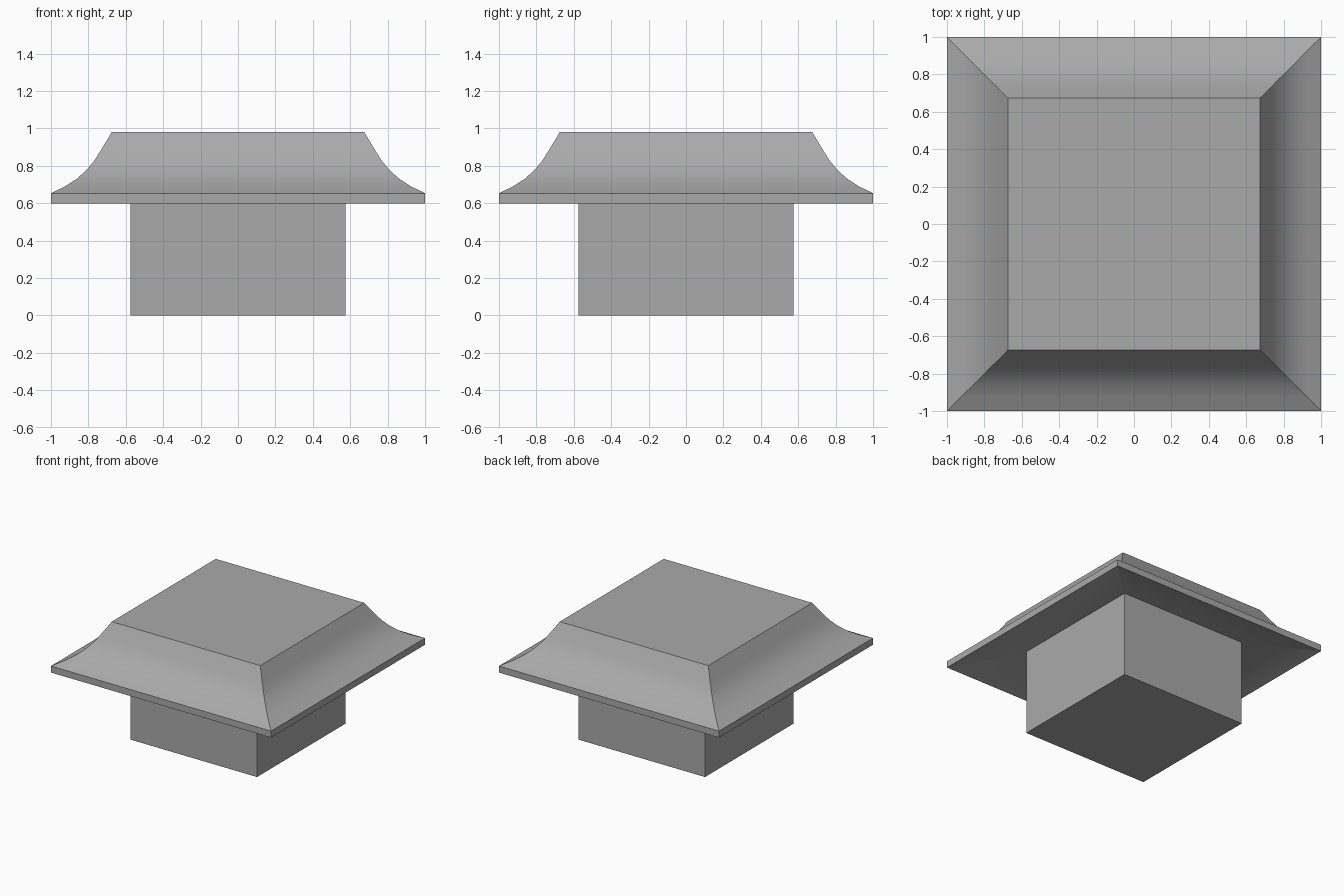
import bpy
import bmesh
import math

cube = bpy.data.objects.get("Cube")
if cube:
    bpy.data.objects.remove(cube, do_unlink=True)

grey = bpy.data.materials.new("stone grey")
grey.use_nodes = True
colour = (0.4, 0.4, 0.4, 1)
grey.diffuse_color = colour
grey.node_tree.nodes["Principled BSDF"].inputs["Base Color"].default_value = colour

POST_HALF = 0.576
POST_TOP = 0.705


def square_loft(name, profile):
    """Stack square rings given as (half width, height) and cap both ends."""
    bm = bmesh.new()
    rings = [[bm.verts.new((sx * w, sy * w, z))
              for sx, sy in ((-1, -1), (1, -1), (1, 1), (-1, 1))]
             for w, z in profile]
    for low, high in zip(rings, rings[1:]):
        for i in range(4):
            j = (i + 1) % 4
            bm.faces.new((low[i], low[j], high[j], high[i]))
    bm.faces.new(rings[0][::-1])
    bm.faces.new(rings[-1])
    mesh = bpy.data.meshes.new(name)
    bm.to_mesh(mesh)
    bm.free()
    mesh.materials.append(grey)
    obj = bpy.data.objects.new(name, mesh)
    bpy.context.collection.objects.link(obj)
    bpy.ops.object.select_all(action="DESELECT")
    obj.select_set(True)
    bpy.context.view_layer.objects.active = obj
    bpy.ops.object.shade_smooth_by_angle(angle=math.radians(15))
    return obj


# Square post rising into the hollow of the cap
square_loft("post", [(POST_HALF, 0), (POST_HALF, POST_TOP)])

# Cap with a sloping underside, a thin eave and a concave flared slope
square_loft("flared_cap", [
    (POST_HALF, POST_TOP), (1, 0.599), (1, 0.653), (0.925, 0.69),
    (0.86, 0.732), (0.808, 0.78), (0.768, 0.828), (0.735, 0.88), (0.675, 0.98),
])
